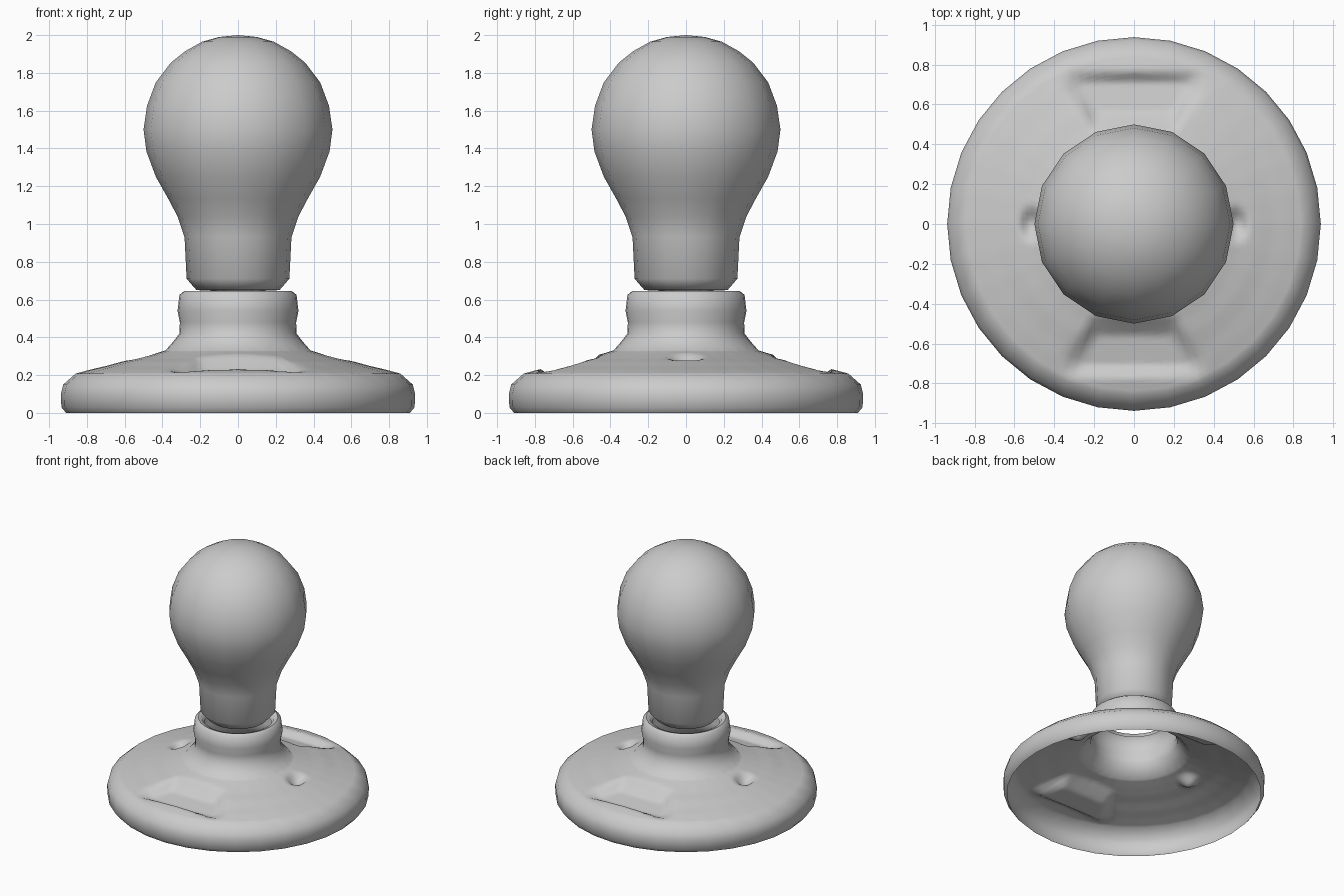
import bpy, bmesh, math

if "Cube" in bpy.data.objects:
    bpy.data.objects.remove(bpy.data.objects["Cube"])


def lathe(name, profile, sides, edit=None):
    """Revolve (radius, z) points around z; radius 0 makes a pole."""
    bm = bmesh.new()
    rings = []
    for r, z in profile:
        if r == 0:
            rings.append([bm.verts.new((0, 0, z))] * sides)
        else:
            rings.append([bm.verts.new((r * math.cos(2 * math.pi * i / sides),
                                        r * math.sin(2 * math.pi * i / sides), z))
                          for i in range(sides)])
    for a, b in zip(rings, rings[1:]):
        for i in range(sides):
            j = (i + 1) % sides
            loop = list(dict.fromkeys((a[i], a[j], b[j], b[i])))
            bm.faces.new(loop)
    if edit:
        edit(bm)
    bmesh.ops.recalc_face_normals(bm, faces=bm.faces[:])
    mesh = bpy.data.meshes.new(name)
    bm.to_mesh(mesh)
    bm.free()
    obj = bpy.data.objects.new(name, mesh)
    bpy.context.collection.objects.link(obj)
    bpy.ops.object.select_all(action='DESELECT')
    obj.select_set(True)
    bpy.context.view_layer.objects.active = obj
    bpy.ops.object.shade_smooth_by_angle(angle=math.radians(50))
    return obj


def clamp(t):
    return max(0.0, min(1.0, t))


def press_recesses(bm):
    """Refine the sloping top, then push in two pockets and two dimples."""
    def on_slope(v):
        return 0.36 < math.hypot(v.co.x, v.co.y) < 0.87 and 0.2 < v.co.z < 0.35
    edges = [e for e in bm.edges if all(on_slope(v) for v in e.verts)]
    bmesh.ops.subdivide_edges(bm, edges=edges, cuts=3, use_grid_fill=True)
    for v in bm.verts:
        if not on_slope(v):
            continue
        x, y = abs(v.co.x), abs(v.co.y)
        # front and back pockets, wider towards the rim
        half_width = 0.22 + 0.13 * clamp((y - 0.48) / 0.2)
        inside = min((0.77 - y) / 0.06, (y - 0.46) / 0.1, (half_width - x) / 0.08)
        floor = 0.19 + 0.18 * (0.72 - y)
        v.co.z += (min(v.co.z, floor) - v.co.z) * clamp(inside)
        # small side dimples
        v.co.z -= 0.05 * clamp(1.3 * (1 - math.hypot((x - 0.51) / 0.07, y / 0.09)))


# Hollow dished base with collar
lathe("base", [(0.91, 0), (0.935, 0.03), (0.938, 0.1), (0.925, 0.15), (0.86, 0.208),
               (0.77, 0.232), (0.7, 0.248), (0.62, 0.27), (0.54, 0.287), (0.46, 0.308),
               (0.385, 0.33), (0.345, 0.375), (0.31, 0.42), (0.308, 0.48),
               (0.32, 0.54), (0.31, 0.625), (0.285, 0.645), (0.255, 0.635), (0.24, 0.6)],
      32, press_recesses)

# Bulb-shaped grip
lathe("bulb", [(0, 2), (0.1, 1.99), (0.19, 1.965), (0.28, 1.915), (0.355, 1.855),
               (0.435, 1.75), (0.482, 1.625), (0.5, 1.5), (0.485, 1.385), (0.435, 1.25),
               (0.37, 1.135), (0.32, 1.04), (0.283, 0.93), (0.272, 0.71),
               (0.22, 0.65), (0, 0.64)], 16)
